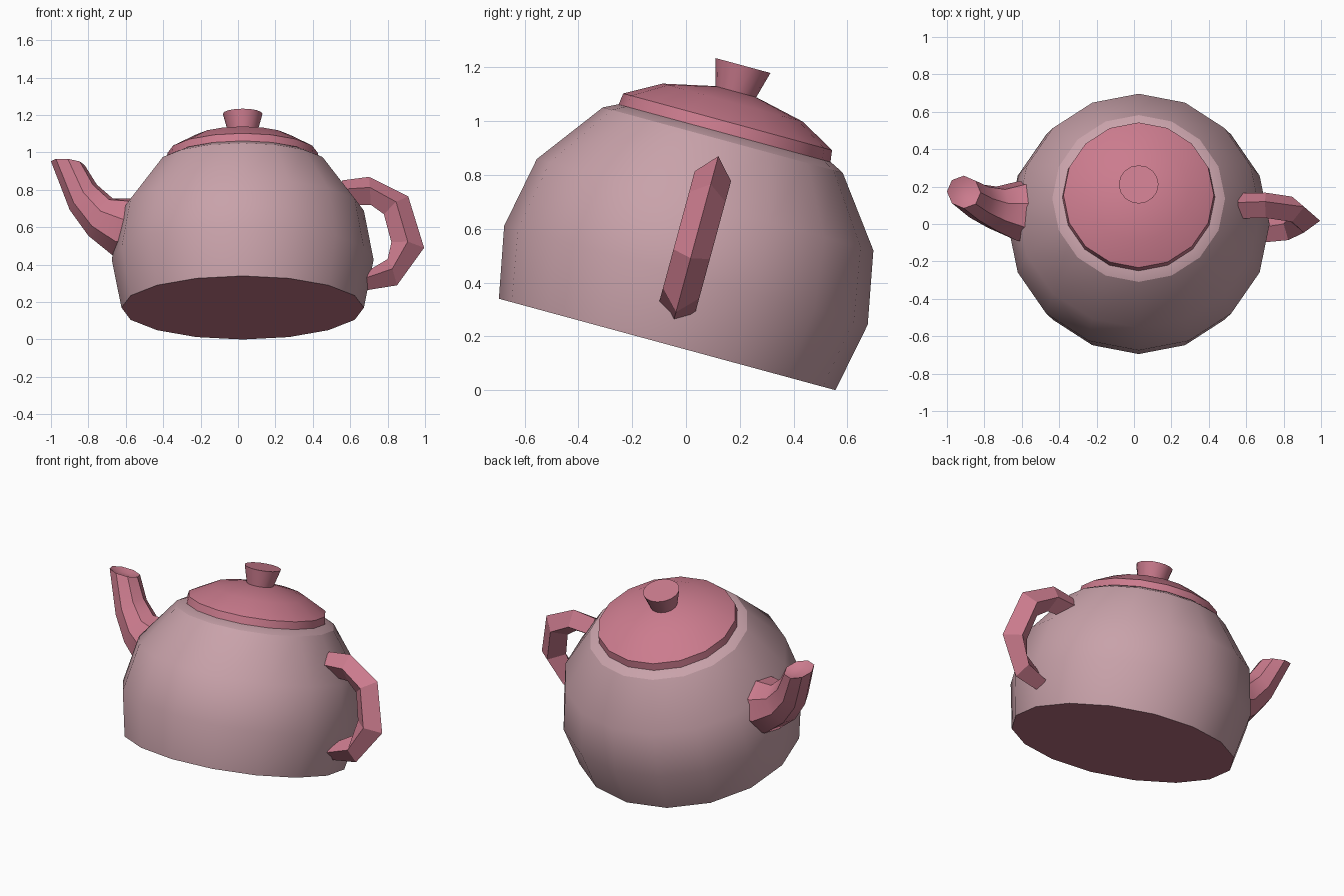
import bpy, bmesh, math
from mathutils import Vector, Matrix

cube = bpy.data.objects.get("Cube")
if cube:
    bpy.data.objects.remove(cube)

# Whole pot leans backwards about the x axis
LEAN = Matrix.Translation((0.025, -0.07, 0.17)) @ Matrix.Rotation(math.radians(-15.2), 4, 'X')


def material(name, rgb):
    m = bpy.data.materials.new(name)
    m.use_nodes = True
    m.diffuse_color = (*rgb, 1)
    m.node_tree.nodes["Principled BSDF"].inputs["Base Color"].default_value = (*rgb, 1)
    return m


PALE = material("pale pink", (0.58, 0.36, 0.40))
ROSE = material("rose pink", (0.60, 0.20, 0.27))


def skin(name, rings, mats, caps=(True, True), smooth=30):
    """Bridge rings of points into a tube, cap the ends and lean the part."""
    bm = bmesh.new()
    loops = [[bm.verts.new(p) for p in ring] for ring in rings]
    n = len(loops[0])
    for a, b in zip(loops, loops[1:]):
        for i in range(n):
            j = (i + 1) % n
            bm.faces.new((a[i], a[j], b[j], b[i]))
    if caps[0]:
        bm.faces.new(loops[0][::-1])
    if caps[1]:
        bm.faces.new(loops[-1])
    bmesh.ops.recalc_face_normals(bm, faces=bm.faces)
    bm.transform(LEAN)
    mesh = bpy.data.meshes.new(name)
    bm.to_mesh(mesh)
    bm.free()
    obj = bpy.data.objects.new(name, mesh)
    bpy.context.collection.objects.link(obj)
    for m in mats:
        mesh.materials.append(m)
    if smooth:
        bpy.ops.object.select_all(action='DESELECT')
        obj.select_set(True)
        bpy.context.view_layer.objects.active = obj
        bpy.ops.object.shade_smooth_by_angle(angle=math.radians(smooth))
    return obj


def lathe(profile, sides=16):
    return [[(r * math.cos(math.tau * i / sides), r * math.sin(math.tau * i / sides), h)
             for i in range(sides)] for r, h in profile]


def cross_ring(low, high, sides, width=None, y=0):
    """Ring across the xz plane between two opposite points."""
    low, high = Vector((low[0], y, low[1])), Vector((high[0], y, high[1]))
    mid, arm = (low + high) / 2, (low - high) / 2
    side = Vector((0, width or arm.length, 0))
    return [mid + arm * math.cos(math.tau * i / sides) + side * math.sin(math.tau * i / sides)
            for i in range(sides)]


# Body with a rose underside
body = skin("body", lathe([(0.648, 0), (0.70, 0.266), (0.648, 0.538), (0.462, 0.787)]),
            [PALE, ROSE], (True, False))
for f in body.data.polygons:
    if len(f.vertices) > 4:
        f.material_index = 1

# Sloped rim under the lid
skin("rim", lathe([(0.462, 0.787), (0.41, 0.813), (0.38, 0.815)]), [PALE], (False, True))

# Lid and knob
skin("lid", lathe([(0.408, 0.812), (0.402, 0.857), (0.27, 0.931), (0.08, 0.973)]), [ROSE])
skin("knob", lathe([(0.075, 0.96), (0.106, 1.074)]), [ROSE])

# Curved spout with a hollow tip
spout_pairs = [((-0.665, 0.295), (-0.57, 0.611), 0.02), ((-0.695, 0.295), (-0.60, 0.611), 0.02),
               ((-0.825, 0.404), (-0.695, 0.611), 0.02), ((-0.925, 0.549), (-0.78, 0.689), 0.025),
               ((-1.025, 0.819), (-0.845, 0.798), 0.03), ((-0.985, 0.795), (-0.885, 0.783), 0.03)]
skin("spout", [cross_ring(a, b, 8, y=y) for a, b, y in spout_pairs], [ROSE], smooth=40)

# Angular handle with a diamond section
outer = [(0.53, 0.705), (0.675, 0.725), (0.885, 0.617), (0.97, 0.332), (0.825, 0.124), (0.62, 0.09)]
inner = [(0.53, 0.57), (0.685, 0.57), (0.755, 0.518), (0.795, 0.363), (0.775, 0.269), (0.62, 0.175)]
skin("handle", [cross_ring(a, b, 4, 0.07) for a, b in zip(outer, inner)], [ROSE], smooth=0)
